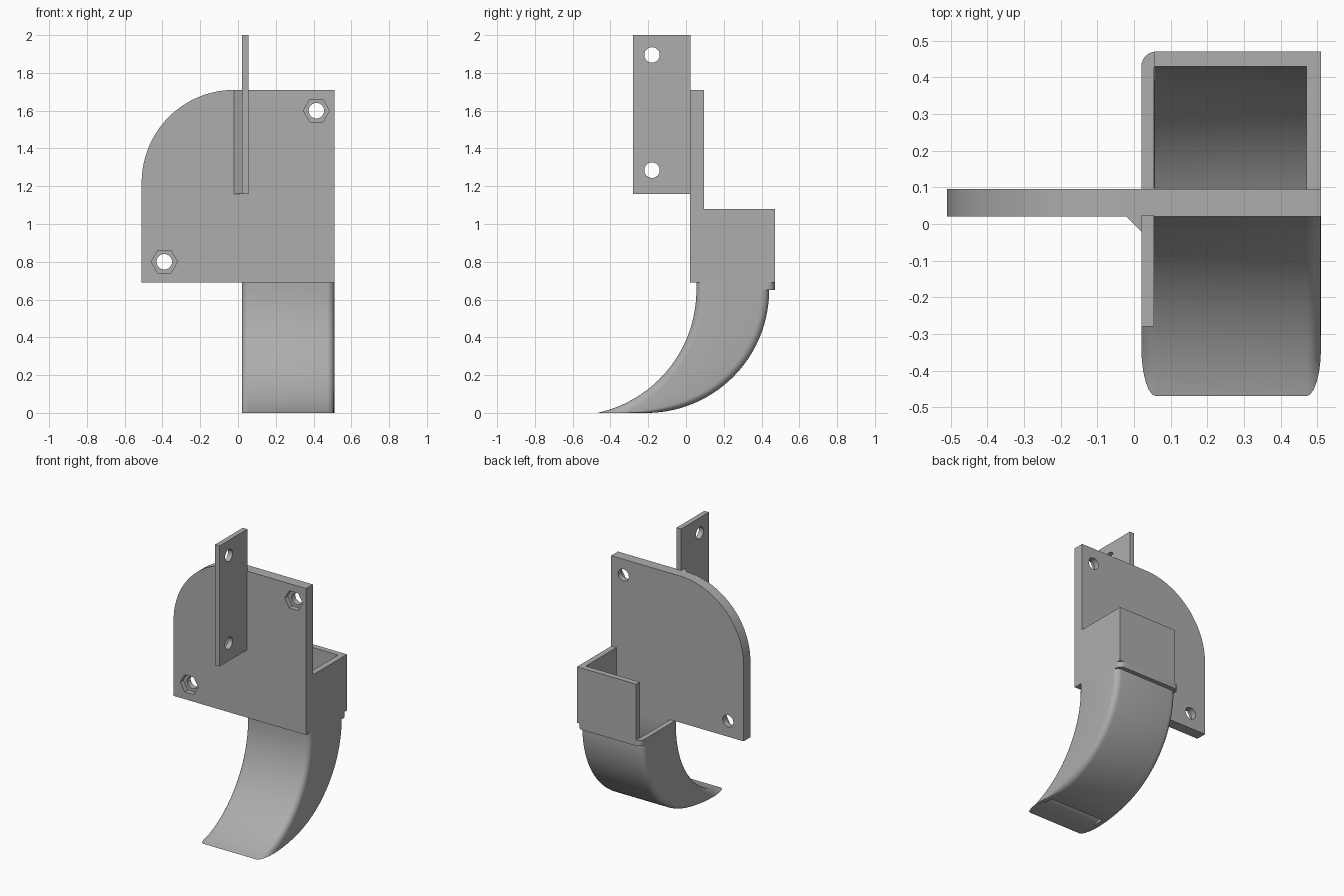
import bpy, bmesh, math
from mathutils import Vector, Matrix

cube = bpy.data.objects.get("Cube")
if cube:
    bpy.data.objects.remove(cube, do_unlink=True)

grey = bpy.data.materials.new("plain grey")
grey.use_nodes = True
colour = (0.42, 0.42, 0.42, 1)
grey.diffuse_color = colour
grey.node_tree.nodes["Principled BSDF"].inputs["Base Color"].default_value = colour


def finish(name, bm, smooth=False):
    bmesh.ops.recalc_face_normals(bm, faces=bm.faces)
    mesh = bpy.data.meshes.new(name)
    bm.to_mesh(mesh)
    bm.free()
    mesh.materials.append(grey)
    obj = bpy.data.objects.new(name, mesh)
    bpy.context.collection.objects.link(obj)
    if smooth:
        select(obj)
        bpy.ops.object.shade_smooth_by_angle(angle=math.radians(35))
    return obj


def select(obj):
    bpy.ops.object.select_all(action='DESELECT')
    obj.select_set(True)
    bpy.context.view_layer.objects.active = obj


def prism(name, outline, offset, smooth=False):
    """Extrude a closed 3D outline along an offset vector."""
    bm = bmesh.new()
    face = bm.faces.new([bm.verts.new(p) for p in outline])
    out = bmesh.ops.extrude_face_region(bm, geom=[face])
    moved = [g for g in out["geom"] if isinstance(g, bmesh.types.BMVert)]
    bmesh.ops.translate(bm, verts=moved, vec=Vector(offset))
    return finish(name, bm, smooth)


def box(name, x0, x1, y0, y1, z0, z1):
    return prism(name, [(x0, y0, z0), (x1, y0, z0), (x1, y1, z0), (x0, y1, z0)],
                 (0, 0, z1 - z0))


def cut(target, centre, axis, radius, depth, sides):
    """Bore a round or hexagonal hole along x or y."""
    bm = bmesh.new()
    turn = Matrix.Rotation(math.pi / 2, 4, 'Y' if axis == 'x' else 'X')
    if sides == 6:
        turn = turn @ Matrix.Rotation(math.pi / 6, 4, 'Z')
    bmesh.ops.create_cone(bm, cap_ends=True, segments=sides, radius1=radius,
                          radius2=radius, depth=depth,
                          matrix=Matrix.Translation(centre) @ turn)
    cutter = finish("hole_cutter", bm)
    cutter.hide_render = True
    mod = target.modifiers.new("hole", 'BOOLEAN')
    mod.operation, mod.solver, mod.object = 'DIFFERENCE', 'EXACT', cutter
    select(target)
    bpy.ops.object.modifier_apply(modifier=mod.name)
    bpy.data.objects.remove(cutter, do_unlink=True)


def rounded_section(x0, x1, y0, y1, z, rx, ry, steps=6):
    """Horizontal rectangle with elliptical corners."""
    points = []
    corners = [(x1 - rx, y1 - ry), (x0 + rx, y1 - ry), (x0 + rx, y0 + ry), (x1 - rx, y0 + ry)]
    for q, (cx, cy) in enumerate(corners):
        for i in range(steps + 1):
            a = (q + i / steps) * math.pi / 2
            points.append((cx + rx * math.cos(a), cy + ry * math.sin(a), z))
    return points


def hollow_loft(name, outer, inner):
    """Skin matching outer and inner sections into an open tube with wall thickness."""
    bm = bmesh.new()
    loops = [[bm.verts.new(p) for p in s] for s in outer + inner[::-1]]
    for a, b in zip(loops, loops[1:] + loops[:1]):
        for i in range(len(a)):
            j = (i + 1) % len(a)
            bm.faces.new((a[i], a[j], b[j], b[i]))
    return finish(name, bm, True)


# Mounting plate with one large rounded corner
R = 0.49
outline = [(-0.51, 0.02, 0.69), (0.51, 0.02, 0.69), (0.51, 0.02, 1.71)]
for i in range(33):
    a = math.pi / 2 * (1 + i / 32)
    outline.append((-0.02 + R * math.cos(a), 0.02, 1.22 + R * math.sin(a)))
plate = prism("mounting_plate", outline, (0, 0.075, 0))

# Screw holes with hexagonal nut recesses on the front
for x, z in ((0.415, 1.6), (-0.39, 0.8)):
    cut(plate, (x, 0.05, z), 'y', 0.041, 0.3, 32)
    cut(plate, (x, 0.0, z), 'y', 0.069, 0.11, 6)
select(plate)
bpy.ops.object.shade_smooth_by_angle(angle=math.radians(30))

# Upright tab with two holes
tab = box("upright_tab", 0.02, 0.055, -0.28, 0.025, 1.16, 2.0)
for z in (1.285, 1.895):
    cut(tab, (0.04, -0.18, z), 'x', 0.041, 0.3, 32)
select(tab)
bpy.ops.object.shade_smooth_by_angle(angle=math.radians(30))

# Wedge bracing the tab against the plate
prism("tab_brace", [(-0.02, 0.02, 1.16), (0.02, 0.02, 1.16), (0.02, -0.02, 1.16)],
      (0, 0, 0.55))

# Hopper walls behind the plate, open on one side
prism("hopper_wall", [(0.055, 0.43, 0.69), (0.47, 0.43, 0.69), (0.47, 0.09, 0.69),
                      (0.51, 0.09, 0.69), (0.51, 0.47, 0.69), (0.055, 0.47, 0.69)],
      (0, 0, 0.39))

# Collar joining the hopper to the chute
heights = (0.65, 0.69)
hollow_loft("collar",
            [rounded_section(0.02, 0.51, 0.055, 0.47, z, 0.04, 0.04) for z in heights],
            [rounded_section(0.055, 0.47, 0.095, 0.43, z, 0.004, 0.004) for z in heights])

# Curved chute sweeping forward, with rounded corners and an open foot
outer, inner = [], []
for i in range(41):
    a = math.pi / 2 * i / 40
    drop = 0.65 * math.sin(a)
    z = 0.65 - drop
    reach = math.sqrt(0.665 ** 2 - drop ** 2)
    front, back = reach - 0.61, 0.65 * math.cos(a) - 0.21
    stretch = 1 / max(0.3, reach / 0.665)
    outer.append(rounded_section(0.02, 0.51, front, back, z, 0.04, 0.04 * stretch))
    inner.append(rounded_section(0.055, 0.475, front + 0.036 * stretch,
                                 back - 0.012 * stretch, z, 0.004, 0.004))
hollow_loft("curved_chute", outer, inner)
